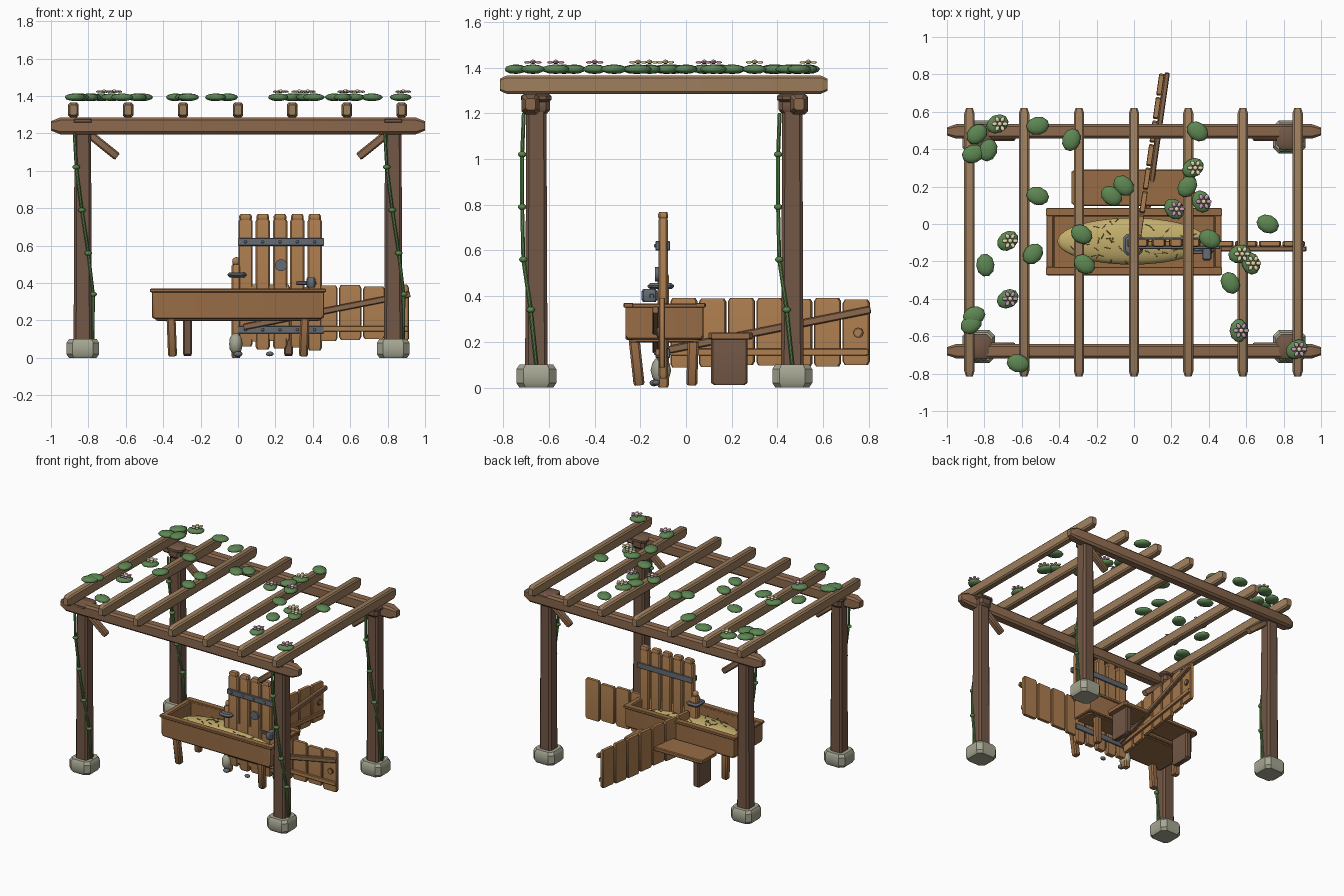
import bpy, bmesh, math, random
from mathutils import Vector, Matrix

if "Cube" in bpy.data.objects:
    bpy.data.objects.remove(bpy.data.objects["Cube"])
random.seed(4)

def mat(name, r, g, b):
    m = bpy.data.materials.new(name)
    m.diffuse_color = (r, g, b, 1)
    m.use_nodes = True
    m.node_tree.nodes["Principled BSDF"].inputs["Base Color"].default_value = m.diffuse_color
    return m

POST = mat("dark_wood", .17, .095, .06)
BEAM = mat("beam_wood", .26, .14, .075)
RAFT = mat("rafter_wood", .34, .21, .11)
TROUGH = mat("trough_wood", .31, .15, .06)
PLANK = mat("plank_wood", .42, .21, .08)
STONE = mat("stone", .38, .38, .29)
METAL = mat("metal", .13, .15, .17)
LEAF = mat("leaf", .11, .24, .085)
VINE = mat("vine", .10, .24, .07)
STRAW = mat("straw", .55, .43, .15)
STALK = mat("straw_dark", .22, .14, .04)
PINK = mat("pink_petal", .60, .32, .48)
CREAM = mat("cream_petal", .80, .68, .42)

def finish(name, bm, m, angle=35):
    bmesh.ops.recalc_face_normals(bm, faces=bm.faces)
    me = bpy.data.meshes.new(name)
    bm.to_mesh(me)
    bm.free()
    me.materials.append(m)
    o = bpy.data.objects.new(name, me)
    bpy.context.collection.objects.link(o)
    bpy.ops.object.select_all(action='DESELECT')
    o.select_set(True)
    bpy.context.view_layer.objects.active = o
    bpy.ops.object.shade_smooth_by_angle(angle=math.radians(angle))
    return o

def bar(name, p0, p1, w, h, m, up=(0, 0, 1), tip=.01, end=.8, cham=.18, taper=1):
    """Chamfered bar from p0 to p1 with narrowed ends; w lies across `up`, h along it."""
    p0, p1 = Vector(p0), Vector(p1)
    d = p1 - p0
    L = d.length
    d.normalize()
    side = Vector(up).cross(d).normalized()
    top = d.cross(side)
    c = cham * min(w, h)
    a, b = w / 2, h / 2
    prof = [(a, c - b), (a, b - c), (a - c, b), (c - a, b), (-a, b - c), (-a, c - b), (c - a, -b), (a - c, -b)]
    bm = bmesh.new()
    rings = []
    for t, s in ((0, end), (tip, 1), (L - tip, taper), (L, taper * end)):
        rings.append([bm.verts.new(p0 + d * t + side * x * s + top * y * s) for x, y in prof])
    for r, q in zip(rings, rings[1:]):
        for i in range(8):
            j = (i + 1) % 8
            bm.faces.new((r[i], r[j], q[j], q[i]))
    bm.faces.new(rings[0])
    bm.faces.new(rings[-1])
    return finish(name, bm, m)

def upright(name, x, y, z0, z1, w, h, m, **k):
    return bar(name, (x, y, z0), (x, y, z1), w, h, m, up=(0, 1, 0), **k)

def blobs(name, items, m, sub=2):
    """Ellipsoids in one mesh: (centre, radii, turn about z)."""
    bm = bmesh.new()
    for c, r, a in items:
        M = Matrix.Translation(c) @ Matrix.Rotation(a, 4, 'Z') @ Matrix.Diagonal((*r, 1))
        bmesh.ops.create_icosphere(bm, subdivisions=sub, radius=1, matrix=M)
    return finish(name, bm, m, 60)

def disc(name, c, r, depth, m, axis=(0, 1, 0)):
    bm = bmesh.new()
    M = Matrix.Translation(c) @ Vector(axis).to_track_quat('Z', 'Y').to_matrix().to_4x4()
    bmesh.ops.create_cone(bm, cap_ends=True, segments=20, radius1=r, radius2=r, depth=depth, matrix=M)
    return finish(name, bm, m)

# pergola posts with stone feet, caps, struts and vines
path = [(-.045, -.055, 1.2), (-.035, -.062, 1.02), (-.005, -.062, .79), (.03, -.057, .56), (.056, -.025, .34), (.055, 0, .1)]
for sx in (-1, 1):
    for y in (-.655, .465):
        x = .83 * sx
        upright("stone_foot", x, y, 0, .1, .175, .175, STONE, tip=.02, end=.85)
        upright("post", x, y, .08, 1.25, .098, .098, POST, cham=.14, taper=.9)
        upright("post_cap", x, y, 1.2, 1.275, .1, .12, POST, tip=.015)
        upright("cap_plate", x, y, 1.25, 1.285, .135, .135, POST)
        bar("strut", (.80 * sx, y, 1.2), (.645 * sx, y, 1.075), .045, .045, BEAM)
        pts = [Vector((x + a, y + b, c)) for a, b, c in path]
        for p, q in zip(pts, pts[1:]):
            bar("vine", p, q, .017, .017, VINE, up=(0, 1, 0), cham=.29, tip=.003)
        blobs("vine_buds", [(p, (.021, .018, .014), .5) for p in pts[1:-1]], VINE)

# beams and rafters
for y in (-.68, .495):
    bar("beam", (-1, y, 1.24), (1, y, 1.24), .078, .09, BEAM, tip=.05, end=.55)
for x in (-.88, -.588, -.294, 0, .29, .582, .875):
    bar("rafter", (x, -.815, 1.325), (x, .62, 1.325), .056, .08, RAFT, tip=.03, end=.65)

# leaves on the roof: x, y, flower (0 none, 1 cream, 2 pink)
leaves = [(-.84, .48, 0), (-.86, .375, 0), (-.78, .395, 0), (-.73, .535, 1), (-.515, .525, 0), (-.335, .45, 0),
          (-.515, .15, 0), (-.12, .15, 0), (-.055, .205, 0), (-.675, -.09, 1), (-.795, -.22, 0), (-.54, -.16, 0),
          (-.675, -.4, 2), (-.855, -.49, 0), (-.87, -.535, 0), (-.62, -.745, 0), (-.28, -.055, 0), (-.265, -.215, 0),
          (.34, .495, 0), (.315, .3, 1), (.285, .2, 0), (.36, .12, 2), (.215, .08, 2), (.405, -.08, 0),
          (.715, 0, 0), (.565, -.16, 1), (.625, -.21, 1), (.515, -.315, 0), (.56, -.57, 2), (.87, -.67, 2)]
for x, y, f in leaves:
    blobs("roof_leaf", [((x, y, 1.393), (.062, .049, .021), random.uniform(0, 3.1))], LEAF)
    if f:
        x += .013
        petals = [((x + .028 * math.cos(t), y + .028 * math.sin(t), 1.423), (.015, .011, .006), t)
                  for t in [i * math.tau / 6 for i in range(6)]]
        blobs("flower_petals", petals, PINK if f == 2 else CREAM)
        blobs("flower_centre", [((x, y, 1.425), (.013, .013, .01), 0)], CREAM)

# feed trough
for y, b in ((-.252, -.242), (.064, .054)):
    bar("trough_side", (-.455, (y + b) / 2, .285), (.455, (y + b) / 2, .285), .036, .155, TROUGH)
    bar("trough_rim", (-.47, y, .36), (.47, y, .36), .045, .02, TROUGH, tip=.008)
for s in (-1, 1):
    bar("trough_end", (.443 * s, -.265, .288), (.443 * s, .075, .288), .036, .155, TROUGH)
    bar("end_rim", (.45 * s, -.25, .358), (.45 * s, .06, .358), .036, .018, TROUGH)
    for y0, y1 in ((-.205, -.228), (.025, .032)):
        bar("trough_leg", (.35 * s, y0, .01), (.358 * s, y1, .22), .048, .048, TROUGH, up=(0, 1, 0))
bar("trough_floor", (-.44, -.094, .213), (.44, -.094, .213), .31, .03, TROUGH)
blobs("straw_heap", [((-.01, -.092, .285), (.4, .125, .055), 0)], STRAW, 4)
for i in range(45):
    a, r, t = random.uniform(0, 6.28), .9 * math.sqrt(random.random()), random.uniform(-1, 1.4)
    c = Vector((-.01 + .4 * r * math.cos(a), -.092 + .125 * r * math.sin(a), .286 + .055 * math.sqrt(1 - r * r)))
    v = Vector((.016 * math.cos(t), .016 * math.sin(t), 0))
    bar("straw_stalk", c - v, c + v, .005, .005, STALK, tip=.002)

# bench behind the trough
bar("bench_seat", (-.335, .195, .226), (.325, .195, .226), .195, .03, TROUGH, tip=.02, end=.85)
for x in (-.27, .27):
    upright("bench_leg", x, .19, .01, .22, .046, .16, POST)

# tall gate panel
for i in range(5):
    x = .04 + .0925 * i
    z0 = (.06, .045, .05, .055, .04)[i]
    upright("gate_plank", x, -.1, z0, .745, .077, .042, PLANK, tip=.015)
    upright("plank_cap", x, -.1, .735, .768, .068, .044, PLANK, tip=.01)
for z in (.62, .15):
    bar("gate_band", (0, -.125, z), (.46, -.125, z), .018, .042, METAL, tip=.004)
    bar("back_band", (0, -.077, z), (.46, -.077, z), .012, .042, METAL, tip=.004)
    for i in range(5):
        blobs("rivet", [((.04 + .0925 * i, -.135, z), (.008, .006, .008), 0)], METAL)
disc("gate_roundel", (.23, -.125, .495), .032, .02, METAL)
upright("latch_plate", .39, -.16, .375, .43, .05, .07, METAL)
bar("latch_bolt", (.31, -.15, .4), (.42, -.15, .4), .02, .02, METAL)

# hinge post with collar, finial and stones
upright("hinge_post", -.01, -.1, 0, .5, .05, .05, PLANK)
upright("post_collar", -.005, -.11, .43, .457, .1, .115, METAL)
blobs("post_finial", [((-.01, -.1, .515), (.022, .022, .024), 0)], PLANK)
blobs("post_stone", [((-.012, -.11, .075), (.037, .045, .062), 0)], STONE)
blobs("pebbles", [((.17, -.13, .021), (.021, .017, .013), 0), ((.0, -.14, .02), (.025, .02, .015), 0)], METAL)

# two low plank wings fanning out from the hinge post
for ox, oy, a in ((0, -.105, 0), (.02, -.1, math.atan2(.91, .13))):
    d = Vector((math.cos(a), math.sin(a), 0))
    n = Vector((math.sin(a), -math.cos(a), 0))
    def at(s, z, off=0):
        return Vector((ox, oy, z)) + d * s + n * off
    for i in range(7):
        s = .092 + .127 * i
        bar("wing_plank", at(s, .095 + random.uniform(-.008, .008)), at(s, .385 + random.uniform(-.008, .008)),
            .118, .028, PLANK, up=-n, tip=.015, end=.85)
    bar("wing_brace", at(.03, .165, .028), at(.92, .34, .028), .028, .034, BEAM)
    bar("wing_rail", at(.03, .155, .02), at(.91, .155, .02), .018, .03, PLANK)
    disc("wing_ring", at(.865, .24, .017), .022, .012, POST, n)
    disc("ring_centre", at(.865, .24, .019), .015, .012, PLANK, n)
